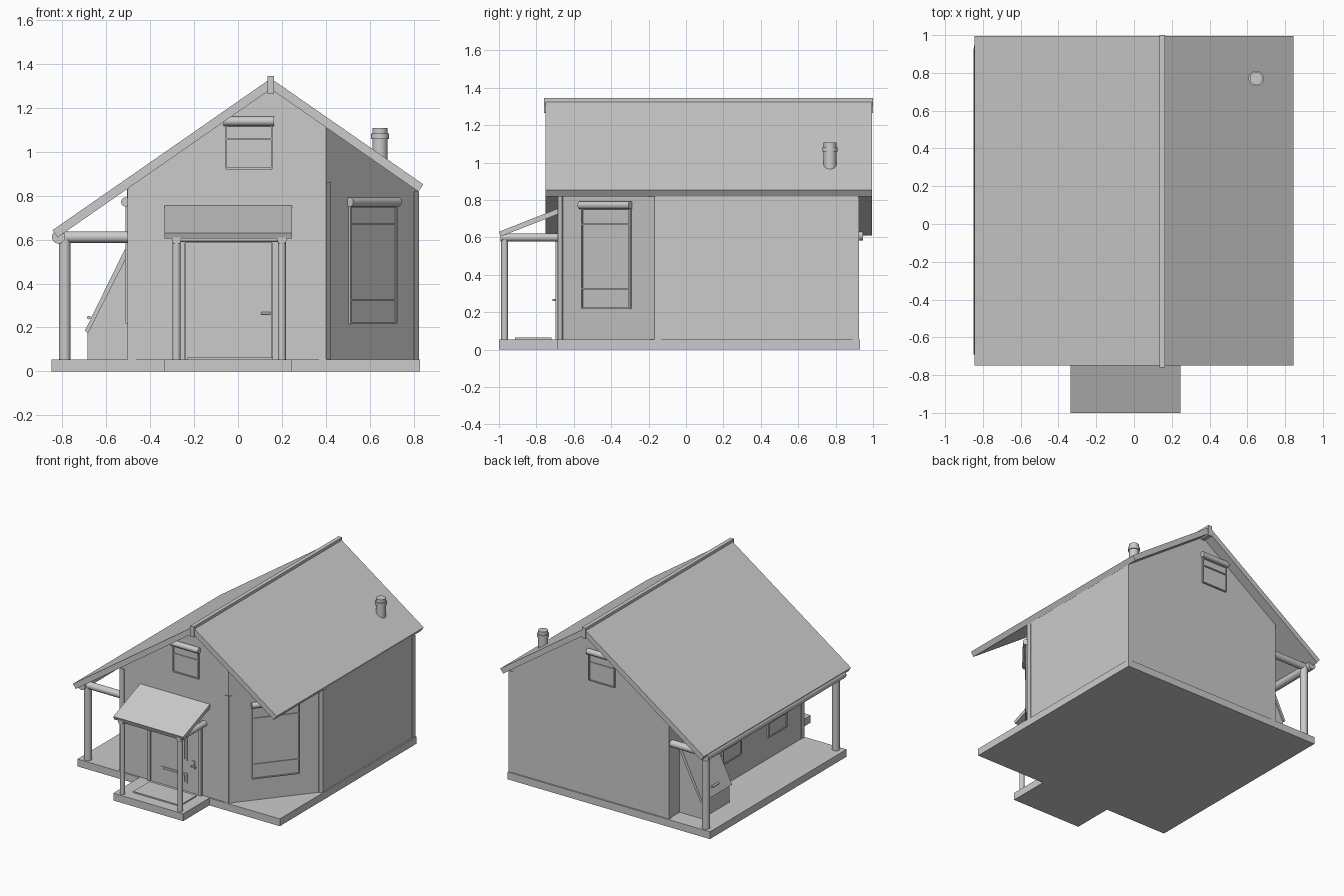
import bpy, bmesh, math
from mathutils import Vector, Matrix

if "Cube" in bpy.data.objects:
    bpy.data.objects.remove(bpy.data.objects["Cube"])

I = Matrix.Identity(4)

def finish(bm, name, m=I, smooth=False):
    bmesh.ops.recalc_face_normals(bm, faces=bm.faces)
    me = bpy.data.meshes.new(name)
    bm.to_mesh(me)
    bm.free()
    ob = bpy.data.objects.new(name, me)
    bpy.context.collection.objects.link(ob)
    ob.matrix_world = m
    if smooth:
        bpy.ops.object.select_all(action='DESELECT')
        ob.select_set(True)
        bpy.context.view_layer.objects.active = ob
        bpy.ops.object.shade_smooth_by_angle(angle=math.radians(40))
    return ob

def box(name, x, y, z, m=I):
    bm = bmesh.new()
    bmesh.ops.create_cube(bm, size=1)
    for v in bm.verts:
        v.co = [a[0] + (c + .5) * (a[1] - a[0]) for a, c in zip((x, y, z), v.co)]
    return finish(bm, name, m)

def rod(name, a, b, r, m=I, n=24):
    a, b = Vector(a), Vector(b)
    bm = bmesh.new()
    bmesh.ops.create_cone(bm, cap_ends=True, segments=n, radius1=r, radius2=r, depth=(b - a).length)
    rot = (b - a).to_track_quat('Z', 'Y').to_matrix().to_4x4()
    bm.transform(Matrix.Translation((a + b) / 2) @ rot)
    return finish(bm, name, m, True)

def prism(pts, lo, hi, axis):
    """Extrude a 2D profile along x ('x': pts are y,z), y (x,z) or z (x,y)."""
    put = {'x': lambda p, t: (t, *p), 'y': lambda p, t: (p[0], t, p[1]), 'z': lambda p, t: (*p, t)}[axis]
    bm = bmesh.new()
    f = bm.faces.new([bm.verts.new(put(p, lo)) for p in pts])
    e = bmesh.ops.extrude_face_region(bm, geom=[f])
    d = Vector(put((0, 0), hi - lo))
    bmesh.ops.translate(bm, verts=[v for v in e['geom'] if isinstance(v, bmesh.types.BMVert)], vec=d)
    return bm

# Foundation and front step
FLOOR = .055
box("foundation", (-.85, .83), (-.69, .93), (0, FLOOR))
box("porch_step", (-.335, .245), (-1, -.69), (0, FLOOR))
box("door_mat", (-.23, .16), (-.915, -.72), (FLOOR, .064))

# Walls: cut-corner plan trimmed by the two roof slopes
RX, S = .15, .695
plan = [(-.5, -.682), (.40, -.682), (.82, -.165), (.82, .92), (-.5, .92)]
bm = prism(plan, .05, 1.5, 'z')
for sx in (-1, 1):
    cut = bmesh.ops.bisect_plane(bm, geom=bm.verts[:] + bm.edges[:] + bm.faces[:],
                                 plane_co=(RX, 0, 1.29), plane_no=(sx * S, 0, 1), clear_outer=True)
    bmesh.ops.holes_fill(bm, edges=[e for e in bm.edges if e.is_boundary])
finish(bm, "walls")

# Roof slopes and ridge
t = .04
nrm = math.hypot(1, S)
dx, dz = t * S / nrm, t / nrm
for name, sx, ex in (("roof_left", -1, -.845), ("roof_right", 1, .845)):
    ez = 1.335 - S * abs(ex - RX)
    pts = [(RX, 1.335), (ex, ez), (ex - sx * dx, ez - dz), (RX, 1.335 - t * nrm)]
    finish(prism(pts, -.75, .995, 'y'), name)
box("ridge_board", (.135, .165), (-.76, 1.0), (1.265, 1.345))

# Corner boards on each side of the wall corners
ANG = math.atan2(.517, .42)
LEN = math.hypot(.517, .42)
front = Matrix.Translation((0, -.682, 0))
bay = Matrix.Translation((.40, -.682, 0)) @ Matrix.Rotation(math.pi / 2 - (math.pi / 2 - ANG) - 0, 4, 'Z')
box("front_corner_board_left", (-.503, -.465), (-.006, .03), (.05, .83), front)
box("front_corner_board_right", (.37, .402), (-.006, .03), (.05, .86), front)
box("bay_corner_board_front", (0, .03), (-.005, .02), (.05, .86), bay)
box("bay_corner_board_rear", (LEN - .03, LEN), (-.005, .02), (.05, .82), bay)
box("side_corner_board_front", (.80, .825), (-.168, -.135), (.05, .815))
box("side_corner_board_rear", (.79, .825), (.89, .925), (.05, .815))
box("rear_corner_board_left", (-.505, -.465), (.885, .925), (.05, .83))

# Windows, each in wall space (outward is local -y)
def window(name, m, w, z0, z1, bars):
    h = w / 2
    f = .008
    box(name + "_pane", (-h, h), (-.004, .01), (z0, z1), m)
    for s in (-1, 1):
        box(name + "_stile", (s * h - f / 2, s * h + f / 2), (-.012, .01), (z0, z1), m)
    for z in [z0, z1] + bars:
        box(name + "_rail", (-h, h), (-.011, .01), (z - f / 2, z + f / 2), m)
    rod(name + "_blind_roll", (-h - .01, -.012, z1 + .022), (h + .01, -.012, z1 + .022), .021, m)

def place(x, y, a):
    return Matrix.Translation((x, y, 0)) @ Matrix.Rotation(a, 4, 'Z')

window("front_gable_window", place(.05, -.682, 0), .21, .925, 1.118, [1.06])
window("rear_gable_window", place(.05, .92, math.pi), .21, .925, 1.118, [1.06])
window("bay_window", place(.61, -.4235, ANG), .33, .22, .75, [.67, .325])
for y in (.18, -.36):
    window("side_window", place(-.5, y, -math.pi / 2), .215, .22, .75, [.67, .325])

# Front door
box("door_leaf", (-.24, .155), (-.008, .02), (FLOOR, .585), front)
for x in (-.255, .17):
    box("door_jamb", (x - .013, x + .013), (-.016, .02), (FLOOR, .60), front)
box("door_head", (-.268, .183), (-.016, .02), (.585, .61), front)
for z0, z1 in ((.285, .51), (.115, .19)):
    box("door_panel_moulding", (-.155, .062), (-.013, .02), (z0, z1), front)
    box("door_panel", (-.14, .047), (-.017, .02), (z0 + .013, z1 - .013), front)
box("door_lock_plate", (.10, .128), (-.014, .01), (.24, .30), front)
rod("door_handle_stem", (.114, 0, .265), (.114, -.03, .265), .006, front, 12)
rod("door_handle", (.105, -.028, .265), (.147, -.028, .265), .006, front, 12)

# Front canopy on posts
finish(prism([(-1, .63), (-.682, .755), (-.682, .725), (-.99, .605)], -.335, .245, 'x'), "door_canopy")
for x in (-.28, .20):
    rod("canopy_post", (x, -.97, FLOOR), (x, -.97, .60), .018)
    rod("canopy_side_beam", (x, -.992, .60), (x, -.68, .60), .021)
rod("canopy_front_beam", (-.28, -.97, .602), (.20, -.97, .602), .013)

# Side veranda
rod("veranda_eave_beam", (-.818, -.69, .612), (-.818, .945, .612), .03)
for y in (-.65, .89):
    rod("veranda_post", (-.79, y, FLOOR), (-.79, y, .61), .027)
    rod("veranda_cross_beam", (-.82, y, .612), (-.49, y, .612), .026)

# Sloping cellar hatch under the veranda
finish(prism([(-.5, FLOOR), (-.685, FLOOR), (-.685, .185), (-.5, .54)], .46, .79, 'y'), "hatch_body")
finish(prism([(-.5, .535), (-.683, .175), (-.698, .185), (-.515, .558), (-.5, .565)], .45, .80, 'y'), "hatch_lid")
rod("hatch_handle", (-.68, .585, .245), (-.68, .665, .245), .008, I, 12)

# Stove pipe
for name, r, z0, z1 in (("pipe", .034, .92, 1.108), ("pipe_collar", .041, 1.06, 1.083)):
    rod(name, (.647, .77, z0), (.647, .77, z1), r)
